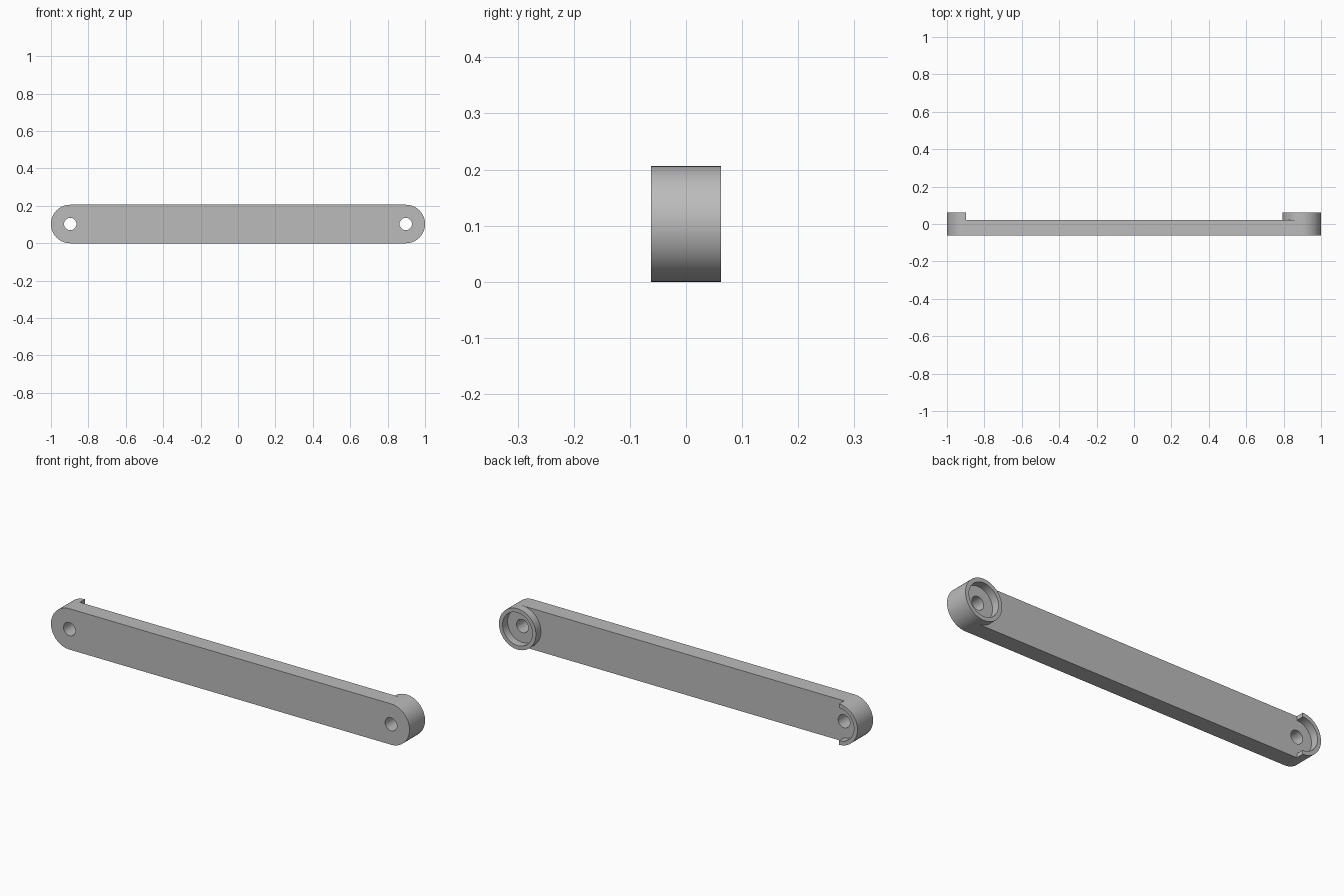
import bpy, bmesh
from math import sin, cos, pi

old = bpy.data.objects.get("Cube")
if old:
    bpy.data.objects.remove(old, do_unlink=True)

R = 0.103               # end radius, half the bar height
CUP = 0.083             # inner radius of the end rims
HOLE = 0.033
END = 1 - R             # pivot distance from the middle
FRONT, FACE, BACK = -0.062, 0.022, 0.062
STEPS = 48


def arc(cx, r, start, end, n=STEPS):
    """Points along an arc in the x-z plane, around a pivot."""
    return [(cx + r * cos(start + (end - start) * i / n),
             R + r * sin(start + (end - start) * i / n)) for i in range(n + 1)]


def extrude(name, outline, y0, y1):
    """Solid made from an x-z outline pulled along y."""
    bm = bmesh.new()
    face = bm.faces.new([bm.verts.new((x, y0, z)) for x, z in outline])
    side = bmesh.ops.extrude_face_region(bm, geom=[face])["geom"]
    moved = [v for v in side if isinstance(v, bmesh.types.BMVert)]
    bmesh.ops.translate(bm, verts=moved, vec=(0, y1 - y0, 0))
    bmesh.ops.recalc_face_normals(bm, faces=bm.faces)
    mesh = bpy.data.meshes.new(name)
    bm.to_mesh(mesh)
    bm.free()
    obj = bpy.data.objects.new(name, mesh)
    bpy.context.collection.objects.link(obj)
    return obj


def cut(target, cutter):
    """Subtract the cutter and remove it."""
    cutter.hide_render = True
    mod = target.modifiers.new("cut", "BOOLEAN")
    mod.operation, mod.solver, mod.object = "DIFFERENCE", "EXACT", cutter
    bpy.context.view_layer.objects.active = target
    bpy.ops.object.modifier_apply(modifier=mod.name)
    bpy.data.objects.remove(cutter, do_unlink=True)


# Full-depth bar with round ends
link_bar = extrude("link_bar", arc(END, R, -pi / 2, pi / 2)
                   + arc(-END, R, pi / 2, 3 * pi / 2), FRONT, BACK)

# Thin the back between the half rim and the full rim
low, high = R - 0.15, R + 0.15
relief = [(-END, low), (-END, high), (END, high)]
relief += arc(END, R, pi / 2, 3 * pi / 2) + [(END, low)]
cut(link_bar, extrude("relief_cutter", relief, FACE, BACK + 0.1))

# Round recesses and pivot holes at both ends
for x in (-END, END):
    cut(link_bar, extrude("cup_cutter", arc(x, CUP, 0, 2 * pi)[:-1], FACE, BACK + 0.1))
    cut(link_bar, extrude("hole_cutter", arc(x, HOLE, 0, 2 * pi)[:-1],
                          FRONT - 0.1, BACK + 0.1))

# Plain grey finish
grey = bpy.data.materials.new("plain grey")
grey.use_nodes = True
colour = (0.5, 0.5, 0.5, 1)
grey.diffuse_color = colour
grey.node_tree.nodes["Principled BSDF"].inputs["Base Color"].default_value = colour
link_bar.data.materials.clear()
link_bar.data.materials.append(grey)

bpy.ops.object.select_all(action="DESELECT")
link_bar.select_set(True)
bpy.context.view_layer.objects.active = link_bar
bpy.ops.object.shade_smooth_by_angle(angle=pi / 6)
